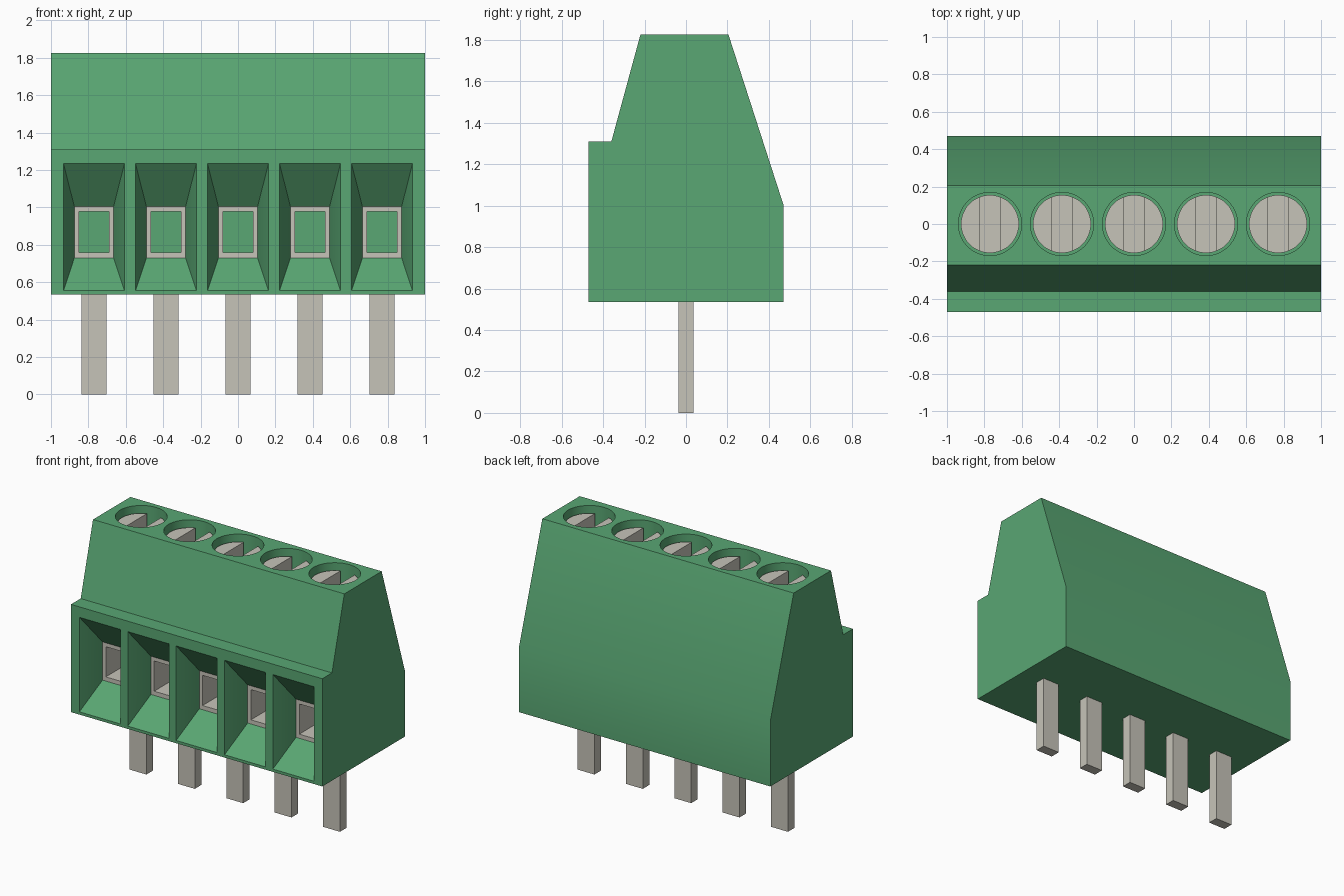
import bpy, bmesh, math

cube = bpy.data.objects.get("Cube")
if cube:
    bpy.data.objects.remove(cube, do_unlink=True)


def material(name, rgb):
    m = bpy.data.materials.new(name)
    m.use_nodes = True
    m.diffuse_color = (*rgb, 1)
    m.node_tree.nodes["Principled BSDF"].inputs["Base Color"].default_value = (*rgb, 1)
    return m


GREEN = material("green plastic", (0.10, 0.385, 0.172))
METAL = material("tinned metal", (0.565, 0.55, 0.485))

PITCH = 0.385
CENTRES = [(i - 2) * PITCH for i in range(5)]
FRONT, THROAT, POCKET_END = -0.47, -0.29, 0.10
TOP = 1.825


def loft(bm, loops, cyclic=False):
    """Bridge equal-length point loops; cap the ends unless cyclic."""
    rings = [[bm.verts.new(p) for p in loop] for loop in loops]
    pairs = list(zip(rings, rings[1:]))
    if cyclic:
        pairs.append((rings[-1], rings[0]))
    else:
        bm.faces.new(rings[0])
        bm.faces.new(rings[-1])
    n = len(rings[0])
    for a, b in pairs:
        for i in range(n):
            j = (i + 1) % n
            bm.faces.new((a[i], a[j], b[j], b[i]))


def make(name, bm, mat=None):
    bmesh.ops.recalc_face_normals(bm, faces=bm.faces)
    me = bpy.data.meshes.new(name)
    bm.to_mesh(me)
    bm.free()
    if mat:
        me.materials.append(mat)
    ob = bpy.data.objects.new(name, me)
    bpy.context.collection.objects.link(ob)
    return ob


def rect(cx, y, half, z0, z1):
    return [(cx - half, y, z0), (cx + half, y, z0), (cx + half, y, z1), (cx - half, y, z1)]


def circle(cx, z, r, n=48):
    return [(cx + r * math.cos(2 * math.pi * i / n), r * math.sin(2 * math.pi * i / n), z)
            for i in range(n)]


def activate(ob):
    bpy.ops.object.select_all(action='DESELECT')
    ob.select_set(True)
    bpy.context.view_layer.objects.active = ob


def subtract(ob, cutter):
    cutter.hide_render = True
    mod = ob.modifiers.new("cut", 'BOOLEAN')
    mod.operation = 'DIFFERENCE'
    mod.solver = 'EXACT'
    mod.object = cutter
    activate(ob)
    bpy.ops.object.modifier_apply(modifier=mod.name)
    bpy.data.objects.remove(cutter, do_unlink=True)
    bpy.ops.object.shade_smooth_by_angle(angle=math.radians(25))


# Housing: side profile extruded along x
profile = [(FRONT, 0.535), (0.47, 0.535), (0.47, 1.005), (0.205, TOP),
           (-0.22, TOP), (-0.36, 1.31), (FRONT, 1.31)]
bm = bmesh.new()
loft(bm, [[(x, y, z) for y, z in profile] for x in (-1, 1)])
housing = make("housing", bm, GREEN)

# Wire funnels with pockets, and screw wells
bm = bmesh.new()
for cx in CENTRES:
    loft(bm, [rect(cx, FRONT - 0.05, 0.163, 0.555, 1.235),
              rect(cx, FRONT, 0.163, 0.555, 1.235),
              rect(cx, THROAT, 0.105, 0.73, 1.005),
              rect(cx, POCKET_END, 0.105, 0.73, 1.005)])
    loft(bm, [circle(cx, TOP - 0.25, 0.169), circle(cx, TOP + 0.05, 0.169)])
subtract(housing, make("housing_cutter", bm))

# Slotted screws
bm = bmesh.new()
cut = bmesh.new()
for cx in CENTRES:
    loft(bm, [circle(cx, TOP - 0.25, 0.155), circle(cx, TOP - 0.05, 0.155)])
    loft(cut, [rect(cx, y, 0.056, TOP - 0.17, TOP) for y in (-0.2, 0.2)])
subtract(make("screws", bm, METAL), make("slot_cutter", cut))

# Square clamp sleeves and solder pins
for i, cx in enumerate(CENTRES, 1):
    bm = bmesh.new()
    loft(bm, [rect(cx, THROAT, 0.105, 0.73, 1.005),
              rect(cx, THROAT, 0.079, 0.76, 0.977),
              rect(cx, POCKET_END, 0.079, 0.76, 0.977),
              rect(cx, POCKET_END, 0.105, 0.73, 1.005)], cyclic=True)
    make(f"clamp_sleeve_{i}", bm, METAL)

    bm = bmesh.new()
    loft(bm, [rect(cx, y, 0.067, 0, 0.56) for y in (-0.037, 0.037)])
    make(f"solder_pin_{i}", bm, METAL)
